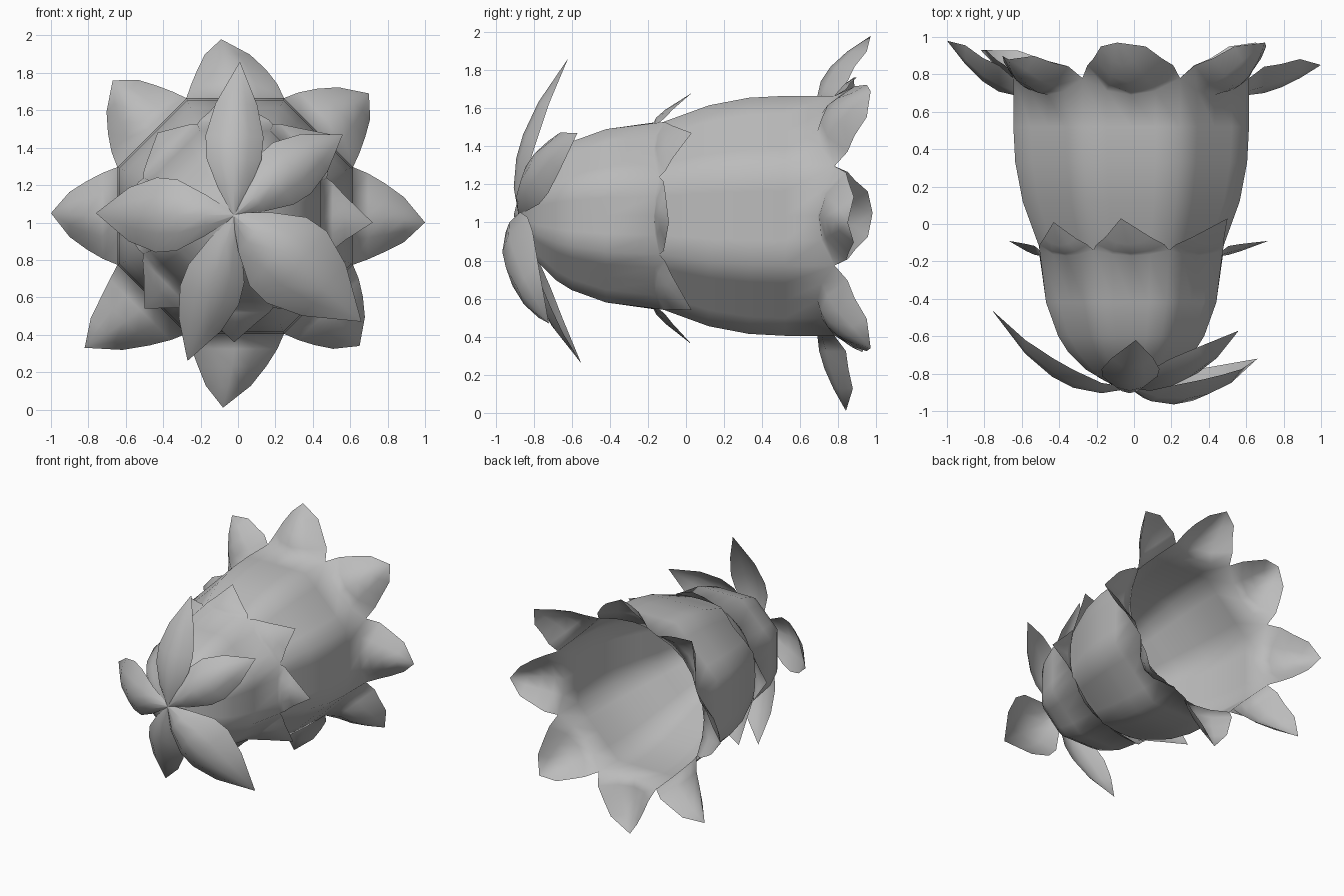
import bpy, bmesh, math
from mathutils import Vector

cube = bpy.data.objects.get("Cube")
if cube:
    bpy.data.objects.remove(cube)

GREY = (0.5, 0.5, 0.5, 1)
mat = bpy.data.materials.new("petal grey")
mat.use_nodes = True
mat.diffuse_color = GREY
mat.node_tree.nodes["Principled BSDF"].inputs["Base Color"].default_value = GREY

AXIS = Vector((-0.015, 0, 1.035))
PETALS = 8                       # also the number of flat sides of each cup
ACROSS = (-1, -0.5, 0, 0.5, 1)   # points across one petal


def radial(angle):
    return Vector((math.cos(angle), 0, math.sin(angle)))


def bezier(a, b, c, s):
    return a * (1 - s) ** 2 + b * 2 * s * (1 - s) + c * s * s


def bridge(bm, a, b):
    for i in range(len(a) - 1):
        bm.faces.new((a[i], a[i + 1], b[i + 1], b[i]))


def finish(bm, name):
    bmesh.ops.remove_doubles(bm, verts=bm.verts, dist=0.0005)
    bmesh.ops.dissolve_degenerate(bm, edges=bm.edges, dist=0.0005)
    bmesh.ops.recalc_face_normals(bm, faces=bm.faces)
    mesh = bpy.data.meshes.new(name)
    bm.to_mesh(mesh)
    bm.free()
    mesh.materials.append(mat)
    obj = bpy.data.objects.new(name, mesh)
    bpy.context.collection.objects.link(obj)
    for poly in mesh.polygons:
        poly.use_smooth = True


def petalled_cup(name, profile, tips, rows, scoop, flare):
    """Eight-sided cup along y; each side grows into a pointed, scooped petal."""
    bm = bmesh.new()
    slope = math.tan(math.pi / PETALS)
    rim_y, rim_r = profile[-1]
    # petals counted from the left side upwards
    for k, tip in enumerate(tips):
        angle = k * math.tau / PETALS
        out, side = radial(angle), radial(angle + math.pi / 2)
        previous = None
        for y, r in profile:
            lift = 0.6 * scoop if y == rim_y else 0
            row = [bm.verts.new(AXIS + out * r + side * u * r * slope
                                + Vector((0, y + lift * u * u, 0))) for u in ACROSS]
            if previous:
                bridge(bm, previous, row)
            previous = row
        base = AXIS + out * rim_r + Vector((0, rim_y, 0))
        for s, width in rows:
            centre = bezier(base, base + out * flare, Vector(tip), s)
            row = [bm.verts.new(centre + side * u * rim_r * slope * width
                                + Vector((0, scoop * u * u * math.sqrt(width), 0)))
                   for u in ACROSS]
            bridge(bm, previous, row)
            previous = row
    finish(bm, name)


def leaf(name, base, mid, tip, half, fold):
    """Pointed sepal swept along a bent midrib, edges folded back."""
    base, mid, tip = Vector(base), Vector(mid), Vector(tip)
    control = mid * 2 - (base + tip) / 2
    side = (tip - base).cross(Vector((0, 1, 0))).normalized()
    bm = bmesh.new()
    previous = None
    for s, width in ((0, 0.06), (0.2, 0.55), (0.4, 0.95), (0.55, 1), (0.75, 0.72), (1, 0)):
        centre = bezier(base, control, tip, s)
        row = [bm.verts.new(centre + side * u * half * width
                            + Vector((0, fold * u * u * width, 0))) for u in ACROSS]
        if previous:
            bridge(bm, previous, row)
        previous = row
    finish(bm, name)


# Large open bell
petalled_cup(
    "bell",
    [(-0.8, 0), (-0.7, 0.2), (-0.5, 0.36), (-0.25, 0.44), (-0.1, 0.5),
     (0.12, 0.58), (0.33, 0.62), (0.52, 0.63), (0.69, 0.63)],
    [(1.0, 0.85, 1.0), (0.7, 0.97, 1.69), (-0.09, 0.97, 1.98), (-0.67, 0.88, 1.76),
     (-1.0, 0.98, 1.05), (-0.82, 0.93, 0.33), (-0.08, 0.84, 0.01), (0.65, 0.97, 0.34)],
    [(0.25, 0.88), (0.5, 0.7), (0.75, 0.46), (1, 0)], 0.15, 0.15)

# Smaller cup that holds the bell
petalled_cup(
    "calyx_cup",
    [(-0.88, 0), (-0.85, 0.12), (-0.78, 0.24), (-0.68, 0.34), (-0.6, 0.39),
     (-0.42, 0.455), (-0.17, 0.49)],
    [(0.72, -0.09, 1.0), (0.5, 0.03, 1.47), (-0.07, 0.03, 1.68), (-0.43, 0.01, 1.48),
     (-0.67, -0.09, 1.05), (-0.5, 0.03, 0.54), (-0.02, 0.03, 0.36), (0.48, 0.03, 0.54)],
    [(0.25, 0.9), (0.55, 0.6), (1, 0)], 0.05, 0.04)

# Five sepals at the closed end
heart = (-0.02, -0.88, 1.04)
leaf("sepal_top", heart, (-0.02, -0.87, 1.42), (0.01, -0.62, 1.86), 0.155, 0.08)
leaf("sepal_upper_left", heart, (0.26, -0.84, 1.27), (0.56, -0.57, 1.47), 0.17, 0.1)
leaf("sepal_lower_left", heart, (0.28, -0.955, 0.79), (0.66, -0.72, 0.47), 0.25, 0.14)
leaf("sepal_bottom", heart, (-0.14, -0.81, 0.65), (-0.27, -0.55, 0.26), 0.165, 0.08)
leaf("sepal_right", heart, (-0.4, -0.84, 1.04), (-0.76, -0.46, 1.05), 0.2, 0.1)
